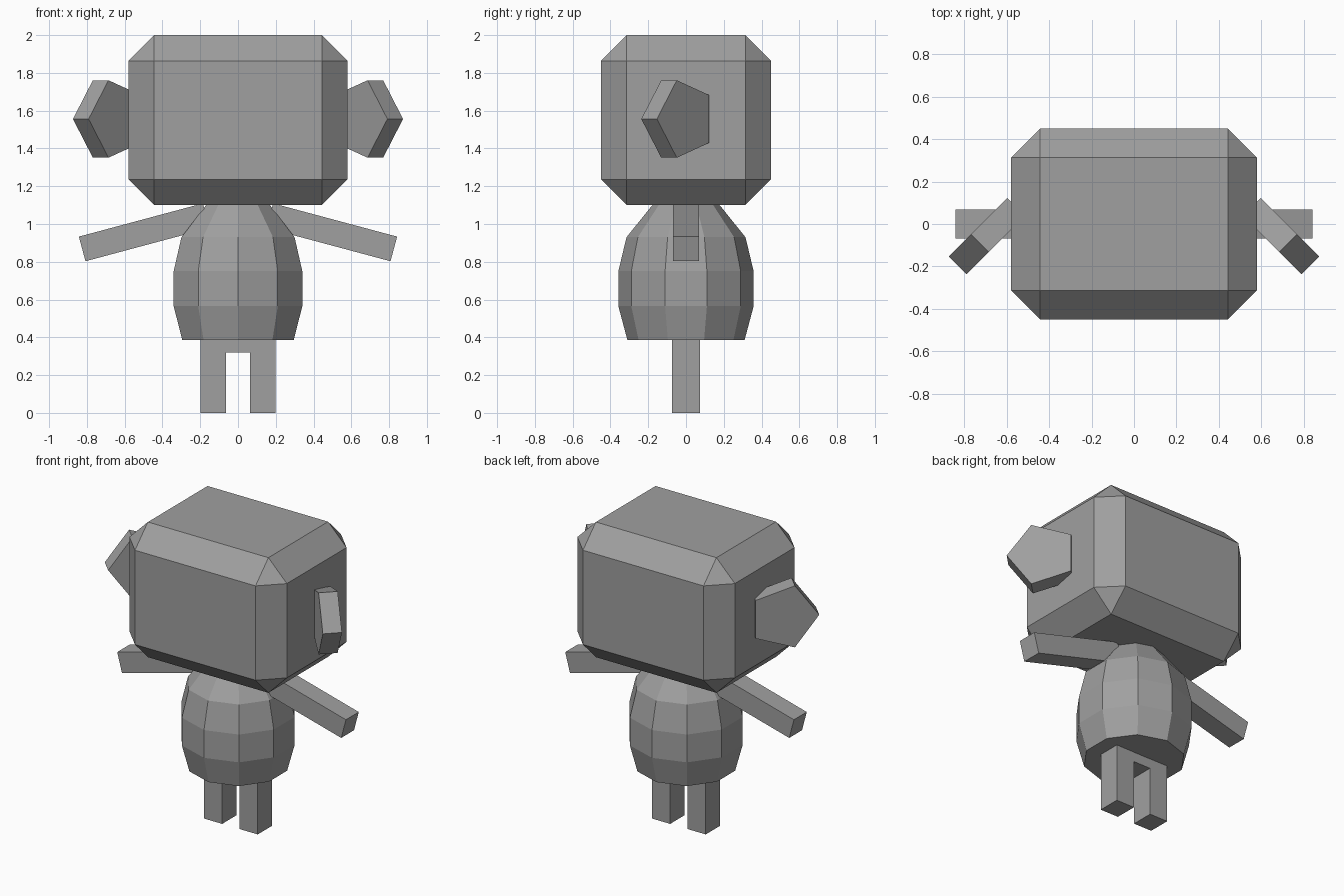
import bpy, math
from mathutils import Matrix, Vector

if "Cube" in bpy.data.objects:
    bpy.data.objects.remove(bpy.data.objects["Cube"])

grey = bpy.data.materials.new("plain_grey")
grey.diffuse_color = (0.35, 0.35, 0.35, 1)
grey.use_nodes = True
grey.node_tree.nodes["Principled BSDF"].inputs["Base Color"].default_value = grey.diffuse_color


def make(name, verts, faces):
    mesh = bpy.data.meshes.new(name)
    mesh.from_pydata(verts, [], faces)
    mesh.materials.append(grey)
    obj = bpy.data.objects.new(name, mesh)
    bpy.context.collection.objects.link(obj)
    return obj


def loft(name, rings):
    """Bridge rings of equal length, ordered bottom to top, and cap both ends."""
    n = len(rings[0])
    faces = [list(range(n))[::-1], [n * (len(rings) - 1) + i for i in range(n)]]
    for k in range(len(rings) - 1):
        for i in range(n):
            j = (i + 1) % n
            faces.append([k * n + i, k * n + j, (k + 1) * n + j, (k + 1) * n + i])
    return make(name, [p for ring in rings for p in ring], faces)


def box(name, size, matrix):
    x, y, z = (s / 2 for s in size)
    rings = [[matrix @ Vector((a * x, b * y, h)) for a, b in
              ((-1, -1), (1, -1), (1, 1), (-1, 1))] for h in (-z, z)]
    return loft(name, rings)


def mirror(obj):
    """Mirrored copy across the x = 0 plane as one object."""
    mod = obj.modifiers.new("mirror", 'MIRROR')
    mod.use_mirror_merge = False


# Head: chamfered block
head = box("head", (1.16, 0.90, 0.90), Matrix.Translation((0, 0, 1.55)))
bevel = head.modifiers.new("chamfer", 'BEVEL')
bevel.width = 0.136
bevel.segments = 1

# Body: ten-sided barrel with a vertex at the front
profile = [(0.31, 0.385), (0.358, 0.565), (0.358, 0.75), (0.315, 0.93), (0.17, 1.11)]
loft("body", [[(r * math.sin(-i * math.pi / 5), r * math.cos(i * math.pi / 5), z)
               for i in range(10)] for r, z in profile])

# Pelvis and legs
box("pelvis", (0.39, 0.148, 0.10), Matrix.Translation((0, 0, 0.37)))
legs = box("legs", (0.134, 0.15, 0.40), Matrix.Translation((0.131, 0, 0.20)))
mirror(legs)

# Arms: square bars sloping down and outwards
arm_end = Vector((0.825, 0, 0.868))
slope = math.radians(15)
along = Vector((math.cos(slope), 0, -math.sin(slope)))
length = 0.68
arms = box("arms", (length, 0.135, 0.135),
           Matrix.Translation(arm_end - along * length / 2) @ Matrix.Rotation(slope, 4, 'Y'))
mirror(arms)

# Ears: pentagonal slabs turned 45 degrees, one corner pointing outwards
centre = Vector((0.68, -0.043, 1.556))
out = Vector((1, -1, 0)).normalized()
thick = Vector((1, 1, 0)).normalized()
up = Vector((0, 0, 1))
R, half = 0.2155, 0.0585
rings = [[centre + thick * t + out * (R * math.cos(a)) + up * (R * math.sin(a))
          for a in (i * 2 * math.pi / 5 for i in range(5))] for t in (half, -half)]
ears = loft("ears", rings)
mirror(ears)

# Make every face point outwards
import bmesh
for obj in bpy.data.objects:
    bm = bmesh.new()
    bm.from_mesh(obj.data)
    bmesh.ops.recalc_face_normals(bm, faces=bm.faces)
    bm.to_mesh(obj.data)
    bm.free()
